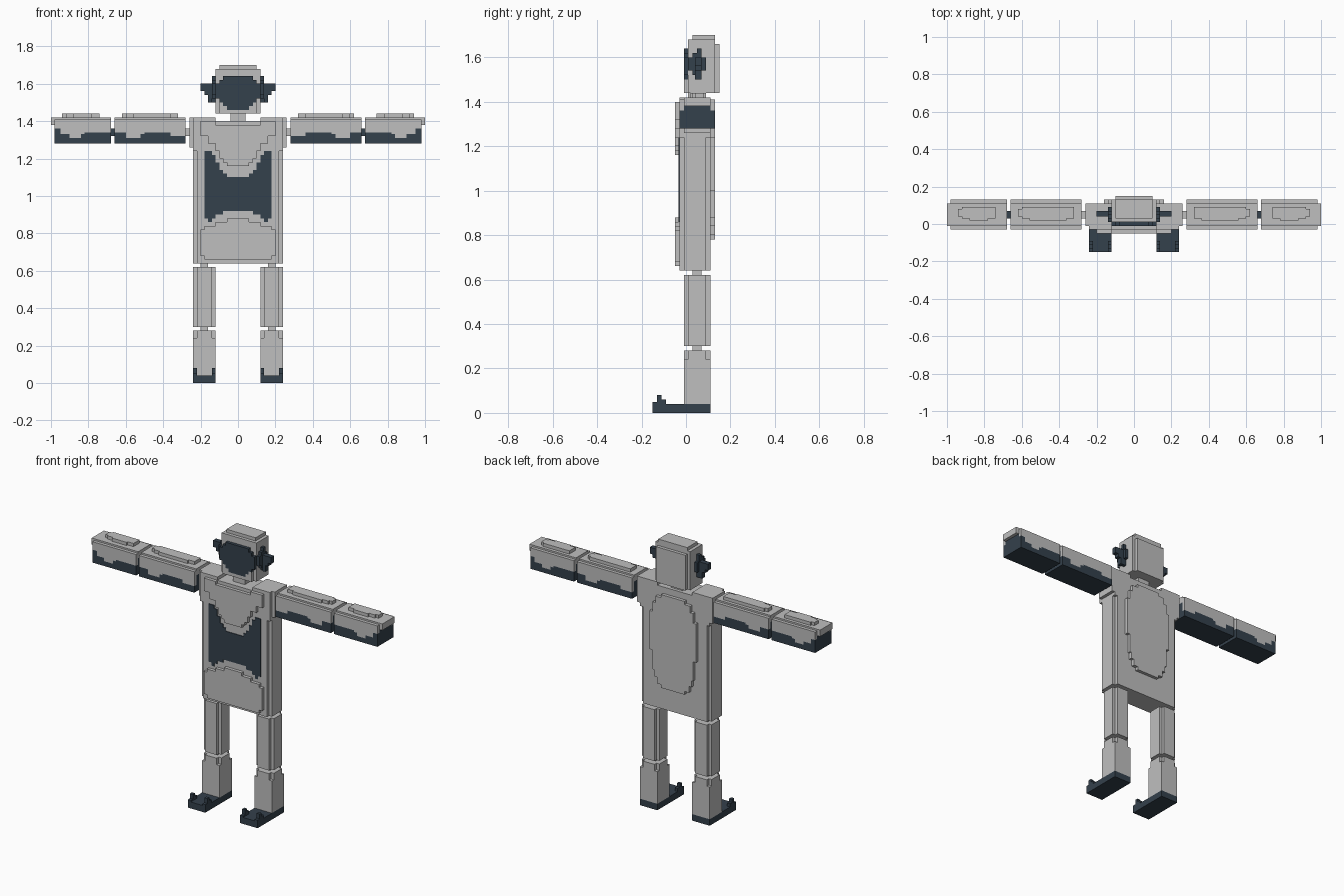
import bpy, bmesh

if "Cube" in bpy.data.objects:
    bpy.data.objects.remove(bpy.data.objects["Cube"])


def material(name, rgb):
    m = bpy.data.materials.new(name)
    m.diffuse_color = (*rgb, 1)
    m.use_nodes = True
    m.node_tree.nodes["Principled BSDF"].inputs["Base Color"].default_value = m.diffuse_color
    return m


GREY = material("light_grey", (0.52, 0.52, 0.52))
DARK = material("dark_slate", (0.034, 0.052, 0.072))


def extrude(name, outline, axis, lo, hi, mat, side=1):
    """Extrude a 2D outline along an axis; side=-1 mirrors it across x."""
    def point(a, b, d):
        p = {"x": (d, a, b), "y": (a, d, b), "z": (a, b, d)}[axis]
        return (p[0] * side, p[1], p[2])
    bm = bmesh.new()
    ends = [[bm.verts.new(point(a, b, d)) for a, b in outline] for d in (lo, hi)]
    bm.faces.new(ends[0])
    bm.faces.new(ends[1][::-1])
    n = len(outline)
    for i in range(n):
        j = (i + 1) % n
        bm.faces.new((ends[0][i], ends[0][j], ends[1][j], ends[1][i]))
    bmesh.ops.recalc_face_normals(bm, faces=bm.faces)
    me = bpy.data.meshes.new(name)
    bm.to_mesh(me)
    bm.free()
    me.materials.append(mat)
    ob = bpy.data.objects.new(name, me)
    bpy.context.collection.objects.link(ob)
    return ob


def box(name, x, y, z, mat=GREY, side=1):
    pts = [(x[0], y[0]), (x[1], y[0]), (x[1], y[1]), (x[0], y[1])]
    return extrude(name, pts, "z", z[0], z[1], mat, side)


def clean(pts):
    out = []
    for p in pts:
        if not out or p != out[-1]:
            out.append(p)
    return out


def columns(start, cols):
    """Stepped outline from (end, low, high) columns."""
    low, high, a = [], [], start
    for end, b0, b1 in cols:
        low += [(a, b0), (end, b0)]
        high += [(a, b1), (end, b1)]
        a = end
    return clean(low + high[::-1])


def mirrored(cols):
    """Symmetric stepped outline from the columns of the right half."""
    left, edges = [], [0] + [c[0] for c in cols]
    for i in range(len(cols) - 1, -1, -1):
        left.append((-edges[i], cols[i][1], cols[i][2]))
    return columns(-edges[-1], left + cols)


def rows(levels, start):
    """Symmetric stepped outline from (top, half_width) levels."""
    right, z = [], start
    for top, w in levels:
        right += [(w, z), (w, top)]
        z = top
    return clean(right + [(-a, b) for a, b in right[::-1]])


def notched(x0, x1, y0, y1, c=0.02):
    """Rectangle with square notches at its corners."""
    return [(x0 + c, y0), (x1 - c, y0), (x1 - c, y0 + c), (x1, y0 + c),
            (x1, y1 - c), (x1 - c, y1 - c), (x1 - c, y1), (x0 + c, y1),
            (x0 + c, y1 - c), (x0, y1 - c), (x0, y0 + c), (x0 + c, y0 + c)]


# Head
box("head", (-0.12, 0.12), (0.01, 0.13), (1.44, 1.68))
box("head_top", (-0.10, 0.10), (0.03, 0.13), (1.68, 1.70))
box("head_back", (-0.10, 0.10), (0.13, 0.15), (1.44, 1.66))
extrude("chin", columns(-0.10, [(-0.08, 1.44, 1.50), (-0.06, 1.44, 1.48),
        (0.06, 1.44, 1.46), (0.08, 1.44, 1.48), (0.10, 1.44, 1.50)]),
        "y", -0.01, 0.01, GREY)
extrude("visor", rows([(1.48, 0.06), (1.50, 0.08), (1.52, 0.10), (1.60, 0.12),
        (1.62, 0.10), (1.64, 0.08)], 1.46), "y", -0.01, 0.01, DARK)
box("neck", (-0.04, 0.04), (0.01, 0.09), (1.40, 1.44))

# Ear pieces
for s in (1, -1):
    extrude("ear_disc", columns(0.01, [(0.03, 1.54, 1.60), (0.05, 1.52, 1.62),
            (0.07, 1.50, 1.64), (0.09, 1.54, 1.60)]), "x", 0.12, 0.14, DARK, s)
    extrude("ear_horn", columns(0.14, [(0.16, 1.50, 1.60), (0.18, 1.54, 1.60),
            (0.20, 1.56, 1.60)]), "y", 0.04, 0.07, DARK, s)

# Torso
extrude("torso", notched(-0.24, 0.24, -0.03, 0.11), "z", 0.64, 1.38, GREY)
box("collar", (-0.14, 0.14), (-0.03, 0.11), (1.38, 1.40))
for s in (1, -1):
    box("shoulder", (0.12, 0.24), (-0.03, 0.11), (1.24, 1.42), GREY, s)
    box("shoulder_side", (0.24, 0.26), (-0.01, 0.11), (1.26, 1.42), GREY, s)
extrude("chest_plate", mirrored([(0.06, 1.16, 1.38), (0.08, 1.18, 1.38),
        (0.10, 1.20, 1.38), (0.12, 1.24, 1.38), (0.16, 1.28, 1.40),
        (0.20, 1.32, 1.40)]), "y", -0.05, -0.03, GREY)
extrude("belly_panel", mirrored([(0.06, 0.92, 1.10), (0.08, 0.92, 1.12),
        (0.10, 0.90, 1.14), (0.12, 0.90, 1.18), (0.14, 0.88, 1.22),
        (0.16, 0.86, 1.24), (0.18, 0.88, 1.24)]), "y", -0.034, -0.03, DARK)
extrude("hip_plate", rows([(0.68, 0.18), (0.82, 0.20), (0.84, 0.18),
        (0.86, 0.12), (0.88, 0.06)], 0.66), "y", -0.05, -0.03, GREY)
extrude("back_plate", rows([(0.80, 0.08), (0.84, 0.11), (0.88, 0.13),
        (1.00, 0.14), (1.24, 0.16), (1.30, 0.14), (1.34, 0.12),
        (1.36, 0.08)], 0.78), "y", 0.11, 0.13, GREY)


# Arms: dark core below a grey shell with scalloped sides
def arm(name, x0, x1, tip, bump, scallop, s):
    box(name + "_core", (x0, x1), (-0.01, 0.11), (1.28, 1.38), DARK, s)
    extrude(name + "_shell", notched(x0, tip, -0.03, 0.13), "z", 1.38, 1.40, GREY, s)
    box(name + "_top", (x0, x1), (-0.01, 0.11), (1.40, 1.42), GREY, s)
    b0, b1 = bump
    extrude(name + "_ridge", columns(b0, [(b0 + 0.04, 0.03, 0.09),
            (b1 - 0.06, 0.02, 0.09), (b1 - 0.02, 0.03, 0.09), (b1, 0.04, 0.08)]),
            "z", 1.42, 1.44, GREY, s)
    outline = columns(x0, [(x, z, 1.41) for x, z in scallop])
    lower = columns(x0, [(x, 1.28, z) for x, z in scallop])
    for y0, y1 in ((-0.03, -0.01), (0.11, 0.13)):
        extrude(name + "_side_plate", outline, "y", y0, y1, GREY, s)
        extrude(name + "_dark_side", lower, "y", y0, y1, DARK, s)


for s in (1, -1):
    arm("upper_arm", 0.28, 0.66, 0.66, (0.32, 0.62),
        [(0.36, 1.32), (0.50, 1.34), (0.52, 1.33), (0.60, 1.31), (0.66, 1.34)], s)
    arm("forearm", 0.68, 0.98, 1.00, (0.74, 0.94),
        [(0.82, 1.34), (0.84, 1.33), (0.90, 1.31), (0.95, 1.33), (0.98, 1.36)], s)
    box("hand_tip", (0.98, 1.00), (-0.01, 0.11), (1.38, 1.42), GREY, s)
    box("shoulder_joint", (0.26, 0.28), (0.03, 0.07), (1.32, 1.36), GREY, s)
    box("elbow_joint", (0.66, 0.68), (0.03, 0.07), (1.32, 1.36), DARK, s)

    # Legs and feet
    box("hip_joint", (0.16, 0.20), (0.03, 0.07), (0.62, 0.64), GREY, s)
    extrude("thigh", notched(0.12, 0.24, -0.01, 0.11), "z", 0.30, 0.62, GREY, s)
    box("knee_joint", (0.16, 0.20), (0.03, 0.07), (0.28, 0.30), GREY, s)
    box("shin", (0.12, 0.24), (-0.01, 0.11), (0.04, 0.24), GREY, s)
    extrude("shin_top", notched(0.12, 0.24, -0.01, 0.11), "z", 0.24, 0.28, GREY, s)
    box("foot", (0.12, 0.24), (-0.15, 0.11), (0.0, 0.04), DARK, s)
    for x in (0.12, 0.22):
        extrude("toe_post", columns(-0.15, [(-0.13, 0.04, 0.05), (-0.11, 0.04, 0.08),
                (-0.09, 0.04, 0.06)]), "x", x, x + 0.02, DARK, s)
